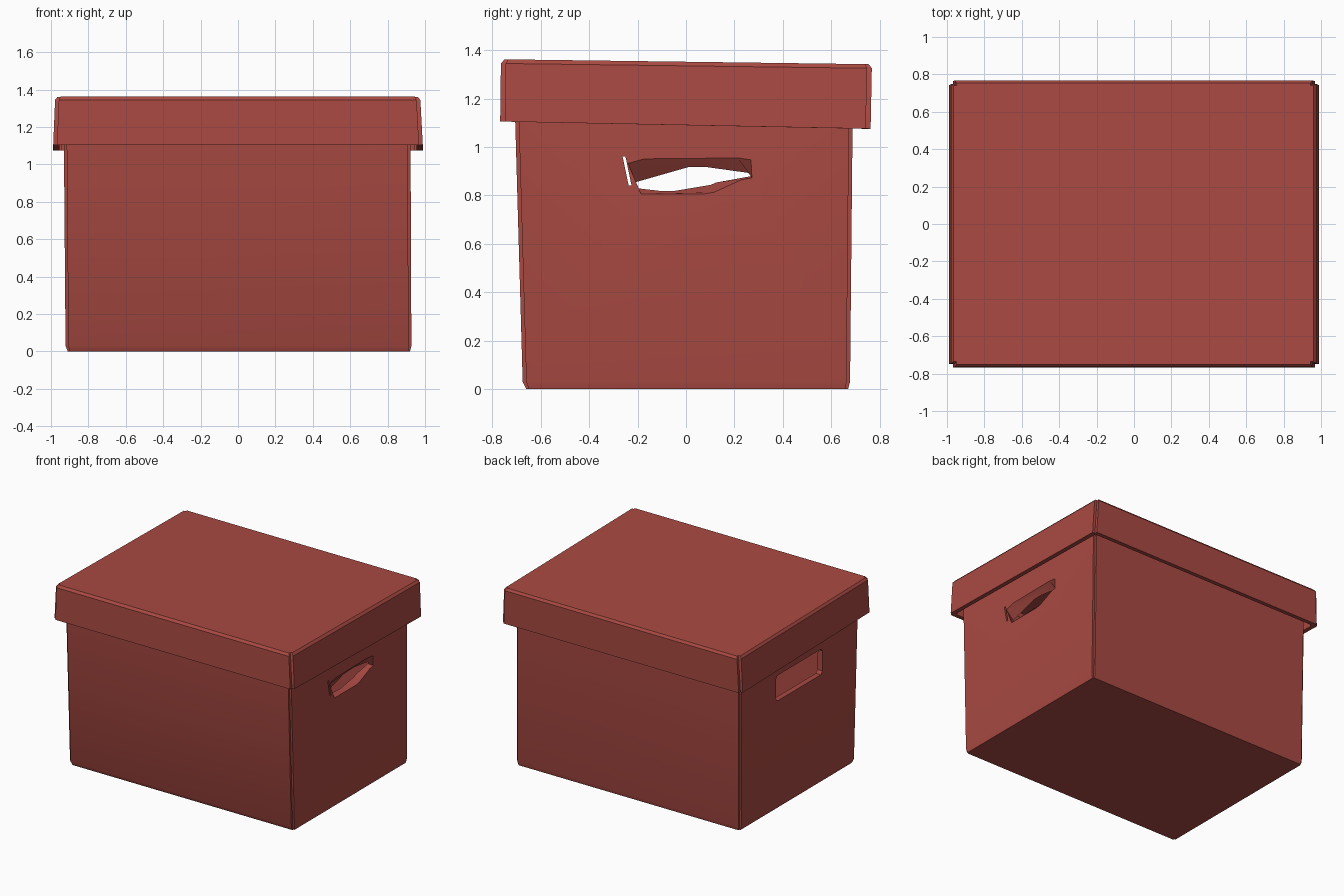
import bpy
import bmesh
from math import radians

if "Cube" in bpy.data.objects:
    bpy.data.objects.remove(bpy.data.objects["Cube"], do_unlink=True)

# One cardboard colour
card = bpy.data.materials.new("brick red cardboard")
card.use_nodes = True
colour = (0.40, 0.068, 0.055, 1)
card.diffuse_color = colour
shader = card.node_tree.nodes["Principled BSDF"]
shader.inputs["Base Color"].default_value = colour
shader.inputs["Roughness"].default_value = 0.8


def loft(name, rings):
    """Skin a list of equal-length point rings and cap both ends."""
    bm = bmesh.new()
    loops = [[bm.verts.new(p) for p in ring] for ring in rings]
    n = len(loops[0])
    for a, b in zip(loops, loops[1:]):
        for i in range(n):
            j = (i + 1) % n
            bm.faces.new((a[i], a[j], b[j], b[i]))
    bm.faces.new(loops[0][::-1])
    bm.faces.new(loops[-1])
    bmesh.ops.recalc_face_normals(bm, faces=bm.faces)
    mesh = bpy.data.meshes.new(name)
    bm.to_mesh(mesh)
    bm.free()
    mesh.materials.append(card)
    obj = bpy.data.objects.new(name, mesh)
    bpy.context.collection.objects.link(obj)
    return obj


def ring(x0, x1, y0, y1, z_front, z_back, notch):
    """Rectangle whose corners step inward where the panels meet."""
    pts = []
    for x, y, sx, sy in ((x0, y0, 1, 1), (x1, y0, -1, 1),
                         (x1, y1, -1, -1), (x0, y1, 1, -1)):
        step = [(x, y + sy * notch), (x + sx * notch, y + sy * notch),
                (x + sx * notch, y)]
        pts += step if sx == sy else step[::-1]
    return [(x, y, z_front + (z_back - z_front) * (y - y0) / (y1 - y0))
            for x, y in pts]


# Open box body: outside up, then back down inside to the floor
body = loft("box_body", [
    ring(-0.91, 0.92, -0.66, 0.67, 0, 0, 0.01),
    ring(-0.922, 0.927, -0.675, 0.678, 0.03, 0.03, 0.015),
    ring(-0.932, 0.922, -0.71, 0.69, 1.25, 1.25, 0.015),
    ring(-0.892, 0.882, -0.68, 0.66, 1.25, 1.25, 0.01),
    ring(-0.882, 0.887, -0.64, 0.65, 0.03, 0.03, 0.01),
])

# Lid: an upside-down tray with a slightly flared, sloping skirt
lid = loft("lid", [
    ring(-0.965, 0.96, -0.75, 0.755, 1.362, 1.342, 0.015),
    ring(-0.978, 0.975, -0.765, 0.768, 1.345, 1.325, 0.02),
    ring(-0.988, 0.988, -0.768, 0.763, 1.105, 1.075, 0.02),
    ring(-0.955, 0.955, -0.738, 0.733, 1.105, 1.075, 0.01),
    ring(-0.945, 0.945, -0.735, 0.738, 1.325, 1.305, 0.01),
])


def cut(target, name, x_out, outer, x_in, inner):
    """Cut a hole that runs from one outline to another through a wall."""
    cutter = loft(name, [[(x_out, y, z) for y, z in outer],
                         [(x_in, y, z) for y, z in inner]])
    mod = target.modifiers.new(name, "BOOLEAN")
    mod.operation = "DIFFERENCE"
    mod.solver = "EXACT"
    mod.object = cutter
    bpy.context.view_layer.objects.active = target
    bpy.ops.object.modifier_apply(modifier=name)
    bpy.data.objects.remove(cutter, do_unlink=True)


# Clean hand hole on the right wall
grip = [(-0.28, 0.83), (-0.26, 0.81), (0.25, 0.81), (0.27, 0.83),
        (0.27, 0.98), (0.25, 1.0), (-0.26, 1.0), (-0.28, 0.98)]
cut(body, "right_hand_hole", -1.0, grip, -0.8, grip)

# Crumpled hand hole on the left wall, narrowing inward, with a torn slit
mouth = [(-0.25, 0.965), (0.27, 0.97), (0.275, 0.87), (0.12, 0.80), (-0.22, 0.80)]
throat = [(-0.21, 0.835), (0.05, 0.91), (0.265, 0.88), (0.1, 0.85), (-0.08, 0.82)]
cut(body, "left_hand_hole", 0.94, mouth, 0.875, throat)
slit = [(-0.262, 0.96), (-0.25, 0.96), (-0.225, 0.84), (-0.237, 0.84)]
cut(body, "left_torn_slit", 1.0, slit, 0.8, slit)

# Smooth shading with sharp folds
for obj in (body, lid):
    bpy.ops.object.select_all(action="DESELECT")
    obj.select_set(True)
    bpy.context.view_layer.objects.active = obj
    bpy.ops.object.shade_smooth_by_angle(angle=radians(30))
